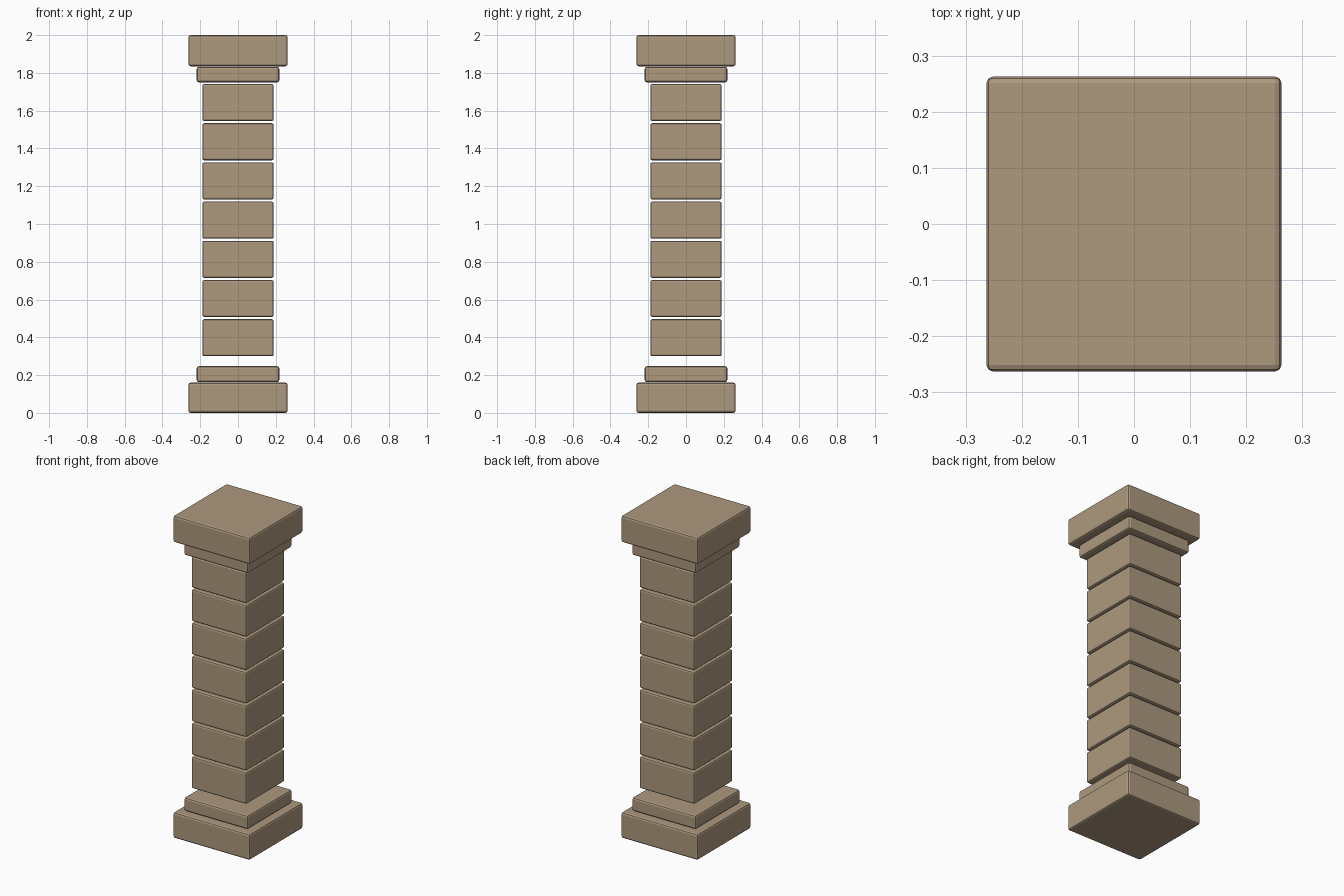
import bpy

cube = bpy.data.objects.get("Cube")
if cube:
    bpy.data.objects.remove(cube, do_unlink=True)

sandstone = bpy.data.materials.new("sandstone")
sandstone.use_nodes = True
tan = (0.42, 0.32, 0.21, 1)
sandstone.diffuse_color = tan
sandstone.node_tree.nodes["Principled BSDF"].inputs["Base Color"].default_value = tan


def stone(name, half, bottom, top, bevel=0.012):
    """Square block with softened edges."""
    bpy.ops.mesh.primitive_cube_add(size=1, location=(0, 0, (bottom + top) / 2))
    block = bpy.context.object
    block.name = name
    block.scale = (2 * half, 2 * half, top - bottom)
    bpy.ops.object.transform_apply(location=False, rotation=False, scale=True)
    block.data.materials.append(sandstone)
    mod = block.modifiers.new("soft_edges", 'BEVEL')
    mod.width = bevel
    mod.segments = 2


# Stepped base
stone("base_slab", 0.263, 0.0, 0.16)
stone("base_step", 0.219, 0.163, 0.247)

# Shaft of separate stacked blocks
for i in range(7):
    z = 0.30 + i * 0.2075
    stone(f"shaft_block_{i + 1}", 0.189, z, z + 0.196, 0.01)

# Stepped capital
stone("capital_step", 0.219, 1.75, 1.832)
stone("capital_slab", 0.263, 1.835, 2.0)
